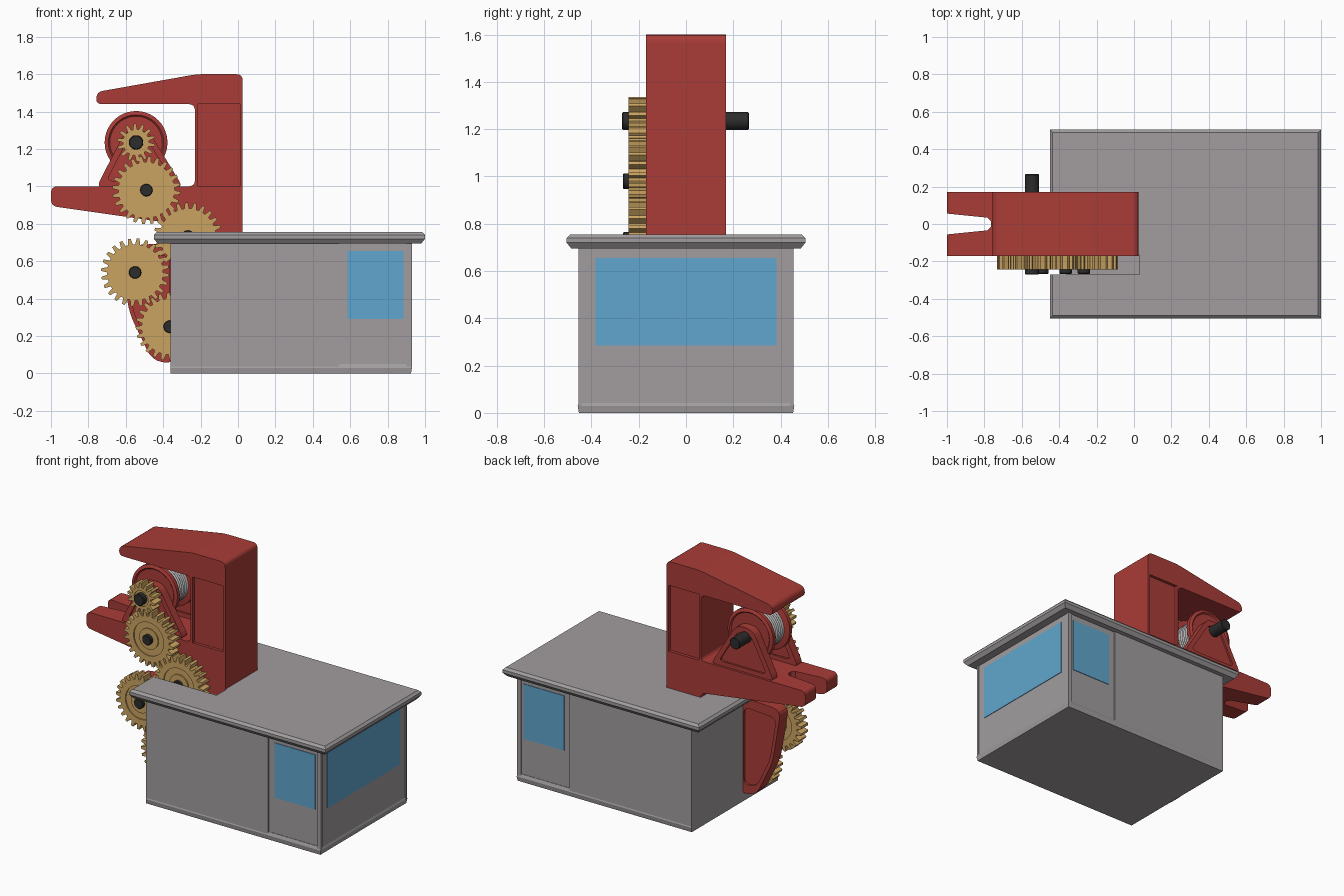
import bpy
import bmesh
from math import sin, cos, pi, tau
from mathutils import Vector

if "Cube" in bpy.data.objects:
    bpy.data.objects.remove(bpy.data.objects["Cube"], do_unlink=True)


def material(name, rgb):
    m = bpy.data.materials.new(name)
    m.use_nodes = True
    m.diffuse_color = (*rgb, 1)
    m.node_tree.nodes["Principled BSDF"].inputs["Base Color"].default_value = (*rgb, 1)
    return m


GRAY = material("wall gray", (0.36, 0.34, 0.35))
RED = material("machine red", (0.40, 0.045, 0.038))
GOLD = material("gear brass", (0.60, 0.37, 0.12))
BLACK = material("axle black", (0.025, 0.025, 0.025))
BLUE = material("window blue", (0.12, 0.38, 0.62))
STEEL = material("cable steel", (0.42, 0.42, 0.42))


def loft(name, loops, mat, smooth=False):
    """Skin a stack of equal-length loops and cap both ends."""
    bm = bmesh.new()
    rings = [[bm.verts.new(p) for p in loop] for loop in loops]
    for a, b in zip(rings, rings[1:]):
        for i in range(len(a)):
            j = (i + 1) % len(a)
            bm.faces.new((a[i], a[j], b[j], b[i]))
    bm.faces.new(rings[0])
    bm.faces.new(rings[-1])
    bmesh.ops.recalc_face_normals(bm, faces=bm.faces[:])
    mesh = bpy.data.meshes.new(name)
    bm.to_mesh(mesh)
    bm.free()
    mesh.materials.append(mat)
    ob = bpy.data.objects.new(name, mesh)
    bpy.context.collection.objects.link(ob)
    if smooth:
        bpy.ops.object.select_all(action='DESELECT')
        ob.select_set(True)
        bpy.context.view_layer.objects.active = ob
        bpy.ops.object.shade_smooth_by_angle(angle=0.6)
    return ob


def rect(x0, x1, y0, y1, z):
    return [(x0, y0, z), (x1, y0, z), (x1, y1, z), (x0, y1, z)]


def box(name, x, y, z, mat):
    return loft(name, [rect(*x, *y, h) for h in z], mat)


def side(outline, y):
    return [(x, y, z) for x, z in outline]


def rounded(points, r, steps=4):
    """Round every corner of an outline."""
    out, n = [], len(points)
    for i in range(n):
        p = Vector(points[i])
        a, b = Vector(points[i - 1]) - p, Vector(points[(i + 1) % n]) - p
        a = p + a.normalized() * min(r, a.length * 0.45)
        b = p + b.normalized() * min(r, b.length * 0.45)
        for k in range(steps + 1):
            t = k / steps
            out.append(tuple(a * (1 - t) ** 2 + p * 2 * t * (1 - t) + b * t * t))
    return out


def circle(c, r, y, n=40):
    return [(c[0] + r * cos(tau * i / n), y, c[1] + r * sin(tau * i / n)) for i in range(n)]


def lathe(name, c, profile, mat):
    return loft(name, [circle(c, r, y) for r, y in profile], mat, True)


def recessed_plate(name, outline, y0, y1, mat, k=0.8, depth=0.012):
    """Plate with a sunken panel on both sides."""
    mid = sum((Vector(p) for p in outline), Vector((0, 0))) / len(outline)
    inner = [tuple(mid + (Vector(p) - mid) * k) for p in outline]
    return loft(name, [side(inner, y0 + depth), side(inner, y0), side(outline, y0),
                       side(outline, y1), side(inner, y1), side(inner, y1 - depth)], mat)


def cut(ob, *cutters):
    """Subtract cutters and bake the result."""
    for c in cutters:
        mod = ob.modifiers.new("cut", 'BOOLEAN')
        mod.operation = 'DIFFERENCE'
        mod.solver = 'EXACT'
        mod.object = c
    deps = bpy.context.evaluated_depsgraph_get()
    mesh = bpy.data.meshes.new_from_object(ob.evaluated_get(deps))
    ob.modifiers.clear()
    ob.data = mesh


def discard(*obs):
    for ob in obs:
        bpy.data.objects.remove(ob, do_unlink=True)


# Cabin and roof, with an open gear pit
cabin = box("cabin", (-0.36, 0.925), (-0.447, 0.447), (0, 0.71), GRAY)
roof = loft("roof", [rect(-0.44 + d, 0.99 - d, -0.495 + d, 0.495 - d, z) for d, z in
                     ((0.01, 0.695), (-0.01, 0.72), (-0.01, 0.74), (0.005, 0.755))], GRAY)
pit = box("pit_cutter", (-0.7, 0.03), (-0.27, -0.165), (0.05, 1), GRAY)
cut(cabin, pit)
cut(roof, pit)
discard(pit)
skirt = loft("skirt", [rect(-0.36, 0.93 - d, -0.458 + d, 0.458 - d, z)
                       for d, z in ((0.005, 0), (0, 0.03), (0.008, 0.05))], GRAY)
for s, word in ((-1, "right"), (1, "left")):
    y = sorted((s * 0.44, s * 0.455))
    box(word + "_wall_panel", (-0.36, 0.54), y, (0.03, 0.7), GRAY)
    box(word + "_corner_post", (0.9, 0.93), y, (0.03, 0.7), GRAY)
    box(word + "_door_window", (0.585, 0.885), sorted((s * 0.444, s * 0.451)), (0.29, 0.655), BLUE)
box("end_window", (0.922, 0.929), (-0.382, 0.382), (0.285, 0.655), BLUE)

# C-shaped frame with side panels and a slotted lower jaw
frame = loft("frame", [side(rounded(
    [(-0.76, 1.44), (-0.755, 1.505), (-0.22, 1.60), (0.025, 1.60), (0.025, 0.70), (-0.22, 0.70),
     (-0.23, 0.785), (-1, 0.895), (-1, 1.0), (-0.23, 1.0), (-0.23, 1.44)], 0.035), y)
    for y in (-0.17, 0.17)], RED)
slot = loft("slot_cutter", [[(-1.1, -0.066, z), (-0.785, -0.034, z), (-0.765, -0.015, z),
                             (-0.765, 0.015, z), (-0.785, 0.034, z), (-1.1, 0.066, z)]
                            for z in (0.7, 1.2)], RED)
panels = [box("panel_cutter", (-0.215, 0.01), y, (1.0, 1.44), RED)
          for y in ((-0.3, -0.15), (0.15, 0.3))]
cut(frame, slot, *panels)
discard(slot, *panels)

# Lower gear carrier
recessed_plate("gear_carrier", rounded(
    [(-0.34, 0.70), (-0.64, 0.68), (-0.58, 0.32), (-0.46, 0.07), (-0.34, 0.05)], 0.06),
    -0.17, -0.085, RED)

# Winch: brackets, flanges, wound cable and axle
HUB = (-0.545, 1.235)
bracket = rounded([(-0.76, 0.99), (-0.60, 1.30), (-0.48, 1.30), (-0.29, 0.99)], 0.05)
for s, word in ((-1, "right"), (1, "left")):
    recessed_plate(word + "_bracket", bracket, *sorted((s * 0.10, s * 0.155)), RED, 0.75)
    lathe(word + "_flange", HUB, [(0.155, s * 0.07), (0.168, s * 0.075), (0.168, s * 0.1),
                                  (0.148, s * 0.108), (0.14, s * 0.1)], RED)
turns = 9
coil = [(0.12 + 0.012 * sin(pi * (i % 4) / 4), -0.075 + 0.15 * i / (4 * turns))
        for i in range(4 * turns + 1)]
lathe("cable_coil", HUB, coil, STEEL)
lathe("winch_axle", HUB, [(0.034, -0.27), (0.038, -0.266), (0.038, 0.262), (0.034, 0.266)], BLACK)


# Gear train
def gear(name, c, radius, teeth, turn):
    root = radius - 0.032

    def ring(y, r=None):
        pts = []
        for t in range(teeth):
            for f, rr in ((0, root), (0.32, root), (0.5, radius), (0.82, radius)):
                a = tau * (t + f + turn) / teeth
                q = r or rr
                pts.append((c[0] + q * cos(a), y, c[1] + q * sin(a)))
        return pts
    rim, hub = root * 0.74, root * 0.46
    y0, y1, d = -0.243, -0.168, 0.008
    loft(name, [ring(y0, hub), ring(y0 + d, hub), ring(y0 + d, rim), ring(y0, rim), ring(y0),
                ring(y1), ring(y1, rim), ring(y1 - d, rim), ring(y1 - d, hub), ring(y1, hub)], GOLD)


gear("winch_gear", HUB, 0.102, 14, 0)
TRAIN = [("upper", (-0.49, 0.98)), ("middle", (-0.268, 0.732)),
         ("outer", (-0.55, 0.54)), ("lower", (-0.365, 0.25))]
for i, (word, c) in enumerate(TRAIN):
    gear(word + "_gear", c, 0.182, 24, 0.5 * (i % 2))
    lathe(word + "_axle", c, [(0.03, -0.266), (0.033, -0.262), (0.033, -0.12)], BLACK)
